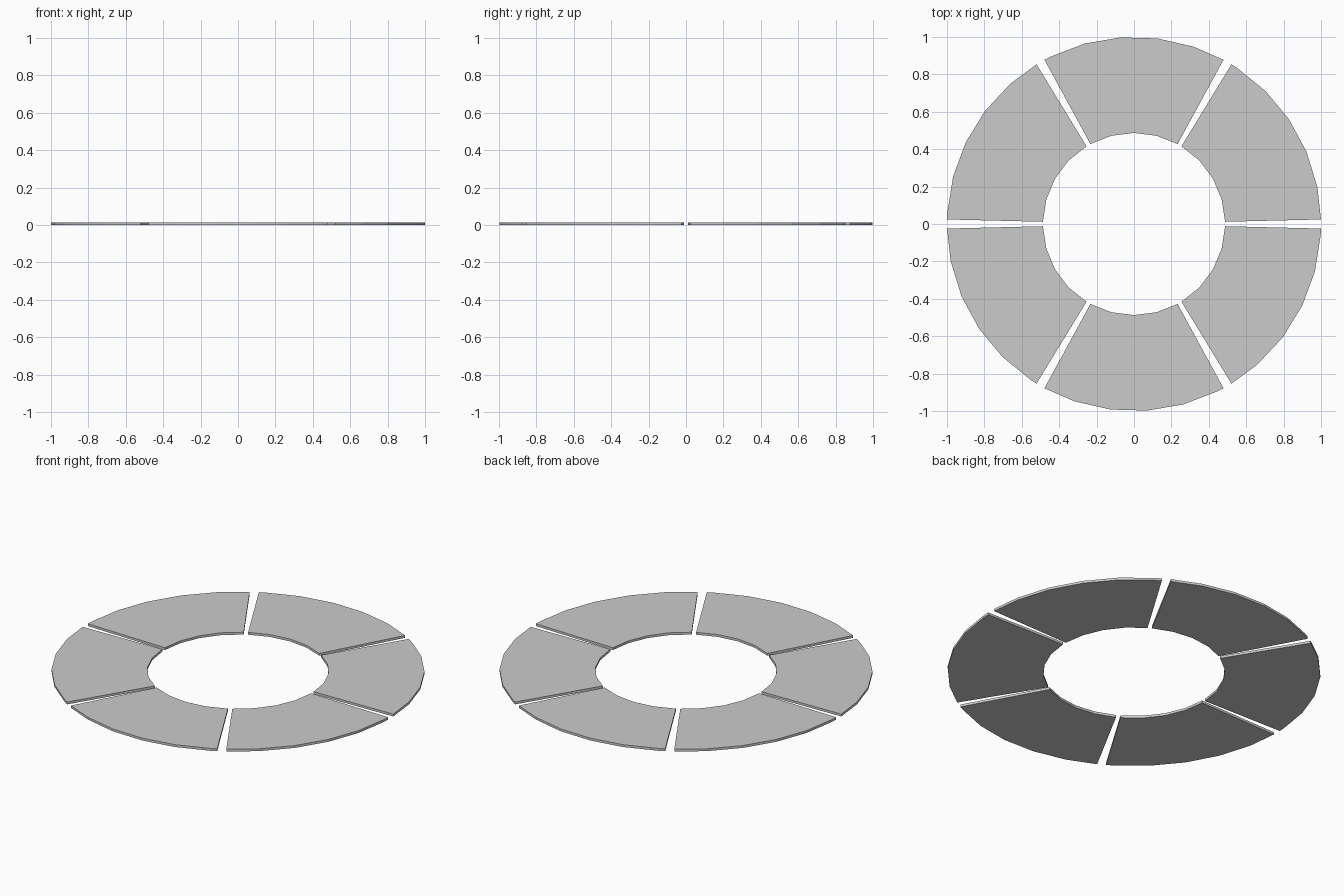
import bpy
import bmesh
from math import cos, sin, radians

if "Cube" in bpy.data.objects:
    bpy.data.objects.remove(bpy.data.objects["Cube"])

R_OUT, R_IN, THICK = 1.0, 0.487, 0.014
START, END = 1.4, 58.6

# outline angles of one segment: outer arc ends in a short step, inner arc is even
outer = [START, 11.4, 22.8, 34.1, 45.3, 56.6, END]
inner = [END - (END - START) * i / 4 for i in range(5)]


def ring_segment(name, turn):
    bm = bmesh.new()
    outline = [(R_OUT, a) for a in outer] + [(R_IN, a) for a in inner]
    verts = [bm.verts.new((r * cos(radians(a + turn)), r * sin(radians(a + turn)), 0))
             for r, a in outline]
    face = bm.faces.new(verts)
    # thicken the flat outline upward
    ext = bmesh.ops.extrude_face_region(bm, geom=[face], use_keep_orig=True)
    top = [g for g in ext["geom"] if isinstance(g, bmesh.types.BMVert)]
    bmesh.ops.translate(bm, verts=top, vec=(0, 0, THICK))
    bmesh.ops.recalc_face_normals(bm, faces=bm.faces)
    mesh = bpy.data.meshes.new(name)
    bm.to_mesh(mesh)
    bm.free()
    obj = bpy.data.objects.new(name, mesh)
    bpy.context.collection.objects.link(obj)


# six plates around the open centre
for i in range(6):
    ring_segment(f"ring_segment_{i + 1}", 60 * i)
